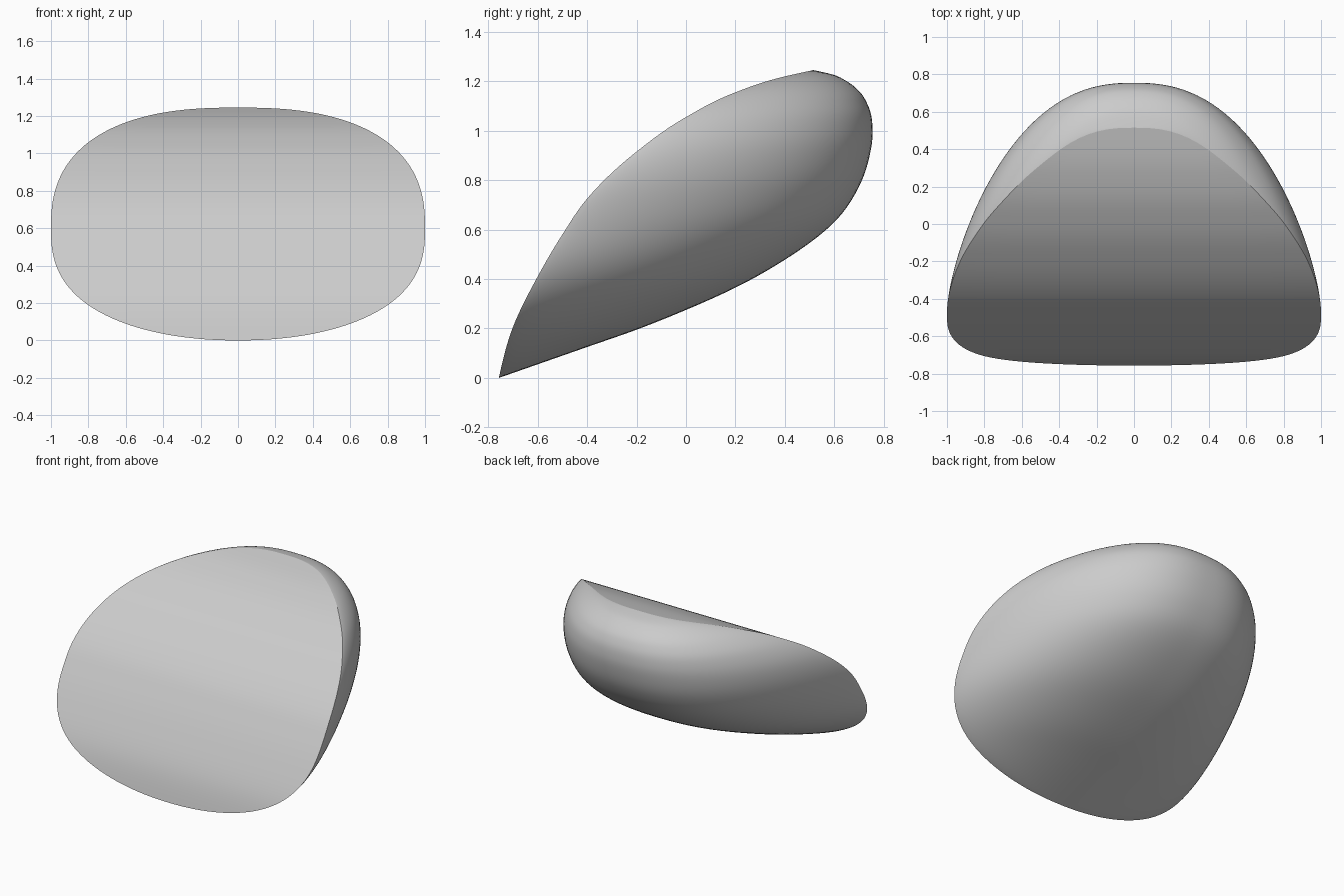
import bpy, bmesh, math

cube = bpy.data.objects.get("Cube")
if cube:
    bpy.data.objects.remove(cube, do_unlink=True)

# Side profiles as (z, y): the front panel and the centre line of the back
FRONT = [(0, -.757), (.2, -.702), (.41, -.6), (.58, -.5), (.725, -.4),
         (.915, -.2), (1.055, 0), (1.155, .2), (1.212, .37), (1.245, .515)]
BACK = [(0, -.757), (.125, -.4), (.195, -.2), (.275, 0), (.365, .2),
        (.478, .4), (.63, .6), (.77, .698), (.9, .743), (1, .755),
        (1.1, .737), (1.16, .7), (1.2, .65), (1.228, .59), (1.245, .515)]
HEIGHT, WIDEST = 1.245, .6
ROWS, SEGMENTS = 80, 72


def profile(points, z):
    """Smooth y through the profile points at height z."""
    def chord(i):
        (z0, y0), (z1, y1) = points[i], points[i + 1]
        return (y1 - y0) / (z1 - z0)

    def slope(i):
        if i == 0:
            return 1.5 * chord(0) - .5 * slope(1)
        if i == len(points) - 1:
            return 1.5 * chord(i - 1) - .5 * slope(i - 1)
        before, after = points[i][0] - points[i - 1][0], points[i + 1][0] - points[i][0]
        return (chord(i - 1) * after + chord(i) * before) / (before + after)
    i = 0
    while i < len(points) - 2 and z > points[i + 1][0]:
        i += 1
    (z0, y0), (z1, y1) = points[i], points[i + 1]
    h = z1 - z0
    t = (z - z0) / h
    s = 1 - t
    return (y0 * s * s * (1 + 2 * t) + y1 * t * t * (1 + 2 * s)
            + h * t * s * (slope(i) * s - slope(i + 1) * t))


def half_width(z):
    """Rounded front outline, with a gently pointed lower edge."""
    if z > WIDEST:
        return max(0, 1 - ((z - WIDEST) / (HEIGHT - WIDEST)) ** 2.5) ** (1 / 2.5)
    return max(0, 1 - ((WIDEST - z) / WIDEST) ** 2.6) ** (1 / 2.1)


def panel_slice(z):
    w, y = half_width(z), profile(FRONT, z)
    return [(w * (2 * k / 8 - 1), y, z) for k in range(9)]


def shell_slice(z):
    """Broad, blunt back whose sides run nearly straight to the rim."""
    w, front, back = half_width(z), profile(FRONT, z), profile(BACK, z)
    ring = []
    for k in range(SEGMENTS + 1):
        u = math.cos(math.pi * k / SEGMENTS)
        depth = max(0, 1 - abs(u) ** 2.4) ** (1 / 1.3)
        ring.append((w * u, front + (back - front) * depth, z))
    return ring


def loft(name, slice_at, material):
    """Skin horizontal slices, closing to a point at both ends."""
    bm = bmesh.new()
    heights = [HEIGHT * (1 - math.cos(math.pi * i / ROWS)) / 2
               for i in range(1, ROWS)]
    rows = [[bm.verts.new(p) for p in slice_at(z)] for z in heights]
    bottom = bm.verts.new((0, FRONT[0][1], 0))
    top = bm.verts.new((0, FRONT[-1][1], HEIGHT))
    for lower, upper in zip(rows, rows[1:]):
        for k in range(len(lower) - 1):
            bm.faces.new((lower[k], lower[k + 1], upper[k + 1], upper[k]))
    for k in range(len(rows[0]) - 1):
        bm.faces.new((bottom, rows[0][k + 1], rows[0][k]))
        bm.faces.new((top, rows[-1][k], rows[-1][k + 1]))
    for face in bm.faces:
        face.smooth = True
    mesh = bpy.data.meshes.new(name)
    bm.to_mesh(mesh)
    bm.free()
    mesh.materials.append(material)
    obj = bpy.data.objects.new(name, mesh)
    bpy.context.scene.collection.objects.link(obj)


grey = bpy.data.materials.new("light_grey")
grey.use_nodes = True
colour = (.6, .6, .6, 1)
grey.diffuse_color = colour
grey.node_tree.nodes["Principled BSDF"].inputs["Base Color"].default_value = colour

# Curved front panel and the rounded back that meets it at a crisp rim
loft("front_panel", panel_slice, grey)
loft("rounded_back", shell_slice, grey)
